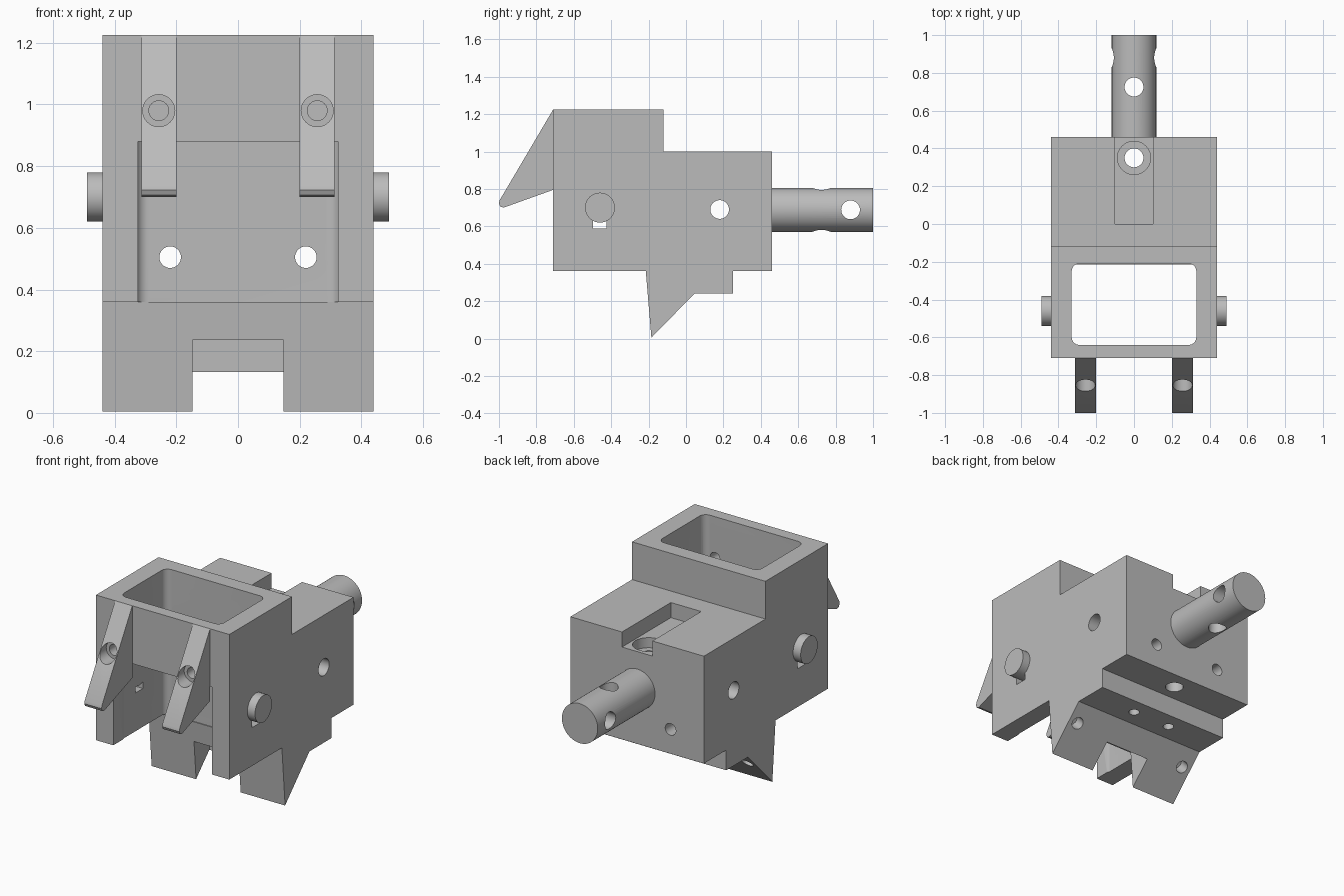
import bpy, bmesh
from math import radians
from mathutils import Vector

if "Cube" in bpy.data.objects:
    bpy.data.objects.remove(bpy.data.objects["Cube"])

steel = bpy.data.materials.new("plain_grey_steel")
steel.use_nodes = True
GREY = (0.5, 0.5, 0.5, 1)
steel.diffuse_color = GREY
steel.node_tree.nodes["Principled BSDF"].inputs["Base Color"].default_value = GREY


def make(name, bm):
    bmesh.ops.recalc_face_normals(bm, faces=bm.faces[:])
    mesh = bpy.data.meshes.new(name)
    bm.to_mesh(mesh)
    bm.free()
    mesh.materials.append(steel)
    obj = bpy.data.objects.new(name, mesh)
    bpy.context.collection.objects.link(obj)
    return obj


def side_profile(name, points, x0, x1):
    """Extrude a (y, z) outline along x."""
    bm = bmesh.new()
    face = bm.faces.new([bm.verts.new((x0, y, z)) for y, z in points])
    out = bmesh.ops.extrude_face_region(bm, geom=[face])["geom"]
    moved = [v for v in out if isinstance(v, bmesh.types.BMVert)]
    bmesh.ops.translate(bm, verts=moved, vec=(x1 - x0, 0, 0))
    return make(name, bm)


def box(name, low, high, corner=0):
    """Box between two corners, with optional rounded upright edges."""
    low, high = Vector(low), Vector(high)
    bm = bmesh.new()
    bmesh.ops.create_cube(bm, size=1)
    for v in bm.verts:
        v.co = (low + high) / 2 + v.co * (high - low)
    if corner:
        upright = [e for e in bm.edges
                   if abs(e.verts[0].co.z - e.verts[1].co.z) > 0.01]
        bmesh.ops.bevel(bm, geom=upright, offset=corner, segments=8,
                        profile=0.5, affect="EDGES")
    return make(name, bm)


def rod(name, start, end, radius, sides=48):
    """Cylinder between two points."""
    start, end = Vector(start), Vector(end)
    axis = end - start
    bm = bmesh.new()
    bmesh.ops.create_cone(bm, cap_ends=True, segments=sides, radius1=radius,
                          radius2=radius, depth=axis.length)
    turn = axis.to_track_quat("Z", "Y")
    for v in bm.verts:
        v.co = (start + end) / 2 + turn @ v.co
    return make(name, bm)


def cut(cutter, *targets):
    """Subtract a cutter from the targets, then discard it."""
    for target in targets:
        mod = target.modifiers.new("cut", "BOOLEAN")
        mod.operation = "DIFFERENCE"
        mod.solver = "EXACT"
        mod.object = cutter
        bpy.context.view_layer.objects.active = target
        bpy.ops.object.modifier_apply(modifier=mod.name)
    bpy.data.objects.remove(cutter)


# Stepped main block
body = side_profile("main_block", [(-0.71, 0.36), (0.46, 0.36), (0.46, 1.0),
                                   (-0.12, 1.0), (-0.12, 1.225), (-0.71, 1.225)],
                    -0.44, 0.44)

# Rounded shaft well and the opening in the front wall
cut(box("well", (-0.33, -0.64, 0.2), (0.33, -0.21, 1.4), 0.04), body)
cut(box("front_opening", (-0.325, -0.8, 0.2), (0.325, -0.6, 0.88)), body)

# Upper bore, its round pocket and the channel behind it
cut(rod("upper_bore", (0, -0.8, 1.02), (0, 0.02, 1.02), 0.08), body)
cut(rod("pocket", (0, -0.12, 1.02), (0, 0.06, 1.02), 0.175), body)
cut(box("channel", (-0.1, 0, 0.91), (0.1, 0.6, 1.1)), body)

# Upright and crosswise holes in the block
cut(rod("upright_recess", (0, 0.35, 0.85), (0, 0.35, 1.1), 0.088), body)
cut(rod("upright_hole", (0, 0.35, 0.2), (0, 0.35, 1.1), 0.05), body)
cut(rod("cross_hole", (-0.6, 0.18, 0.69), (0.6, 0.18, 0.69), 0.05), body)

# Four stepped bolt holes through the rear wall
for x in (-0.22, 0.22):
    for z in (0.505, 0.785):
        cut(rod("bolt_recess", (x, -0.3, z), (x, -0.11, z), 0.076), body)
        cut(rod("bolt_hole", (x, -0.3, z), (x, 0.6, z), 0.035), body)

# Rear shaft with two crossed holes
shaft = rod("rear_shaft", (0, 0.46, 0.688), (0, 1.0, 0.688), 0.118, 64)
cut(rod("shaft_side_hole", (-0.3, 0.88, 0.688), (0.3, 0.88, 0.688), 0.05), shaft)
cut(rod("shaft_upright_hole", (0, 0.725, 0.4), (0, 0.725, 1.0), 0.05), shaft)

# Lower blade with its central notch
blade = side_profile("lower_blade", [(-0.215, 0.36), (-0.185, 0.005), (0.045, 0.24),
                                     (0.25, 0.24), (0.25, 0.36)], -0.44, 0.44)
cut(box("blade_notch", (-0.147, -0.4, -0.1), (0.147, -0.06, 0.237)), blade)
for x in (-0.375, -0.125, 0.125, 0.375):
    cut(rod("blade_screw_hole", (x, 0.15, 0.2), (x, 0.15, 0.32), 0.03, 24), blade)
for x in (-0.38, 0.38):
    cut(rod("slope_hole", (x, 0, 0.12), (x, -0.09, 0.21), 0.035, 24), blade)

parts = [body, shaft, blade]
for side, name in ((-1, "right"), (1, "left")):
    # Side bushing, with the rounded slot below it
    bushing = rod(name + "_bushing", (side * 0.33, -0.46, 0.70),
                  (side * 0.49, -0.46, 0.70), 0.08)
    cut(rod("slot_end", (side * 0.25, -0.46, 0.588), (side * 0.6, -0.46, 0.588),
            0.036), body)
    cut(box("slot", (side * 0.425 - 0.175, -0.496, 0.588),
            (side * 0.425 + 0.175, -0.424, 0.68)), body)
    cut(rod("bushing_seat", (side * 0.25, -0.46, 0.70),
            (side * 0.6, -0.46, 0.70), 0.08), body)
    cut(rod("bushing_bore", (side * 0.25, -0.46, 0.70),
            (side * 0.6, -0.46, 0.70), 0.06), bushing)

    # Sloping front arm with two stepped screw holes
    arm = side_profile(name + "_front_arm",
                       [(-0.71, 1.225), (-0.996, 0.74), (-1.0, 0.722),
                        (-0.993, 0.706), (-0.975, 0.70), (-0.71, 0.795)],
                       side * 0.2, side * 0.313)
    x = side * 0.257
    for z, floor in ((1.12, -0.73), (0.98, -0.80)):
        cut(rod("screw_recess", (x, -1.1, z), (x, floor, z), 0.052, 32), arm)
        cut(rod("screw_hole", (x, -1.1, z), (x, -0.6, z), 0.032, 32), arm, body)
    parts += [bushing, arm]

# Smooth the round surfaces and keep hard edges
bpy.ops.object.select_all(action="DESELECT")
for part in parts:
    part.select_set(True)
bpy.context.view_layer.objects.active = body
bpy.ops.object.shade_smooth_by_angle(angle=radians(30))
